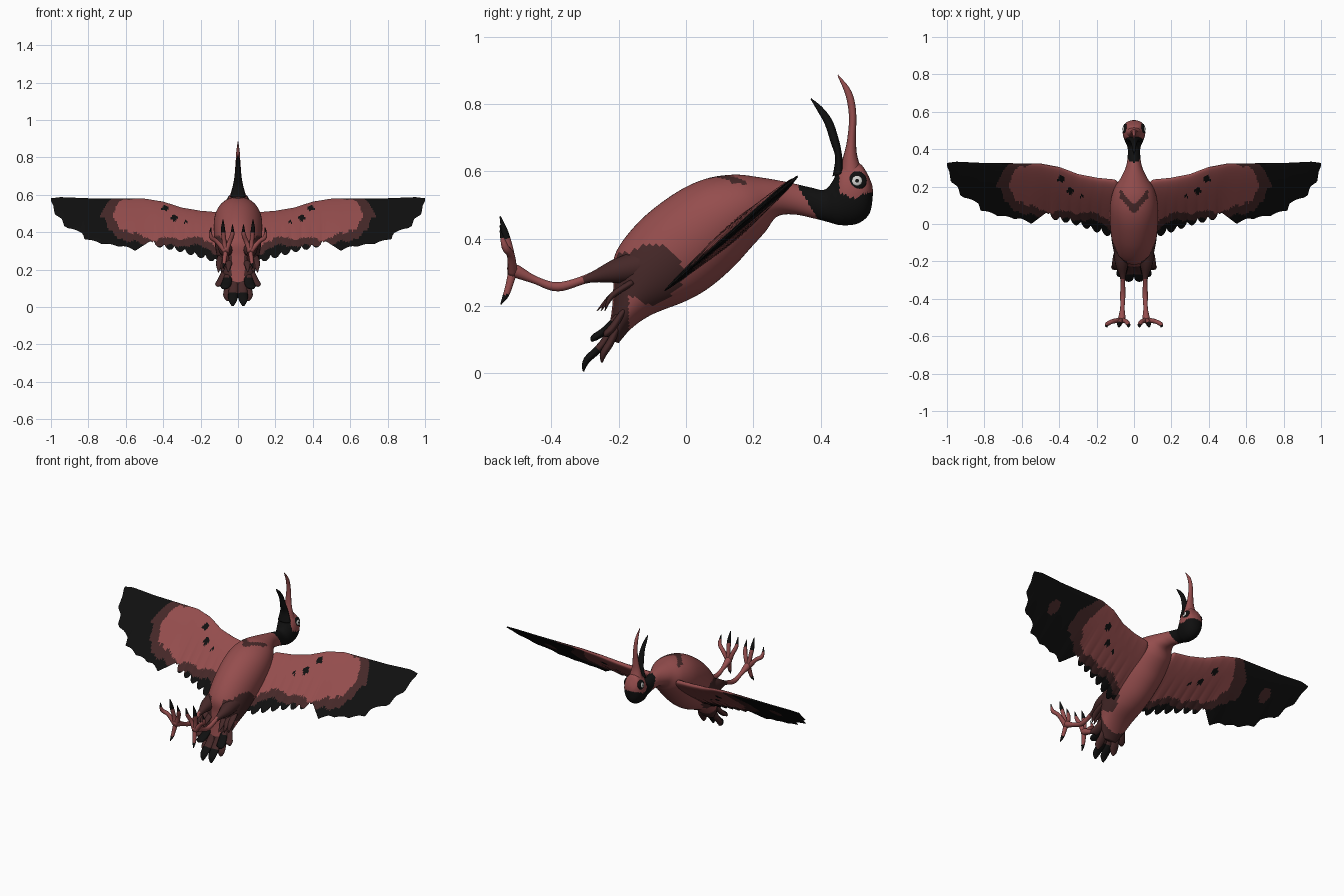
import bpy, bmesh
from math import sin, cos, pi, hypot
from mathutils import Vector

cube = bpy.data.objects.get("Cube")
if cube:
    bpy.data.objects.remove(cube)

RUST, BROWN, BLACK, WHITE = range(4)


def material(name, colour):
    m = bpy.data.materials.new(name)
    m.use_nodes = True
    m.diffuse_color = (*colour, 1)
    node = next(n for n in m.node_tree.nodes if n.type == "BSDF_PRINCIPLED")
    node.inputs["Base Color"].default_value = (*colour, 1)
    node.inputs["Roughness"].default_value = 0.8
    return m


MATS = [material("rust red", (0.3, 0.075, 0.075)),
        material("dark brown", (0.06, 0.021, 0.021)),
        material("feather black", (0.005, 0.005, 0.005)),
        material("eye white", (0.6, 0.6, 0.58))]


def smooth(rows, n):
    """Catmull-Rom interpolation of equal-length tuples."""
    out = []
    for i in range(len(rows) - 1):
        quad = [rows[max(i - 1, 0)], rows[i], rows[i + 1], rows[min(i + 2, len(rows) - 1)]]
        for k in range(n):
            t = k / n
            out.append([b + t * ((c - a) + t * ((2*a - 5*b + 4*c - d) + t * (3*b - a - 3*c + d))) / 2
                        if k else b for a, b, c, d in zip(*quad)])
    return out + [list(rows[-1])]


def skin(name, rings, rule):
    """Join closed rings into one smooth solid; rule(centre, normal) gives the colour."""
    bm = bmesh.new()
    loops = [[bm.verts.new(p) for p in ring] for ring in rings]
    for a, b in zip(loops, loops[1:]):
        for i in range(len(a)):
            j = (i + 1) % len(a)
            bm.faces.new((a[i], a[j], b[j], b[i]))
    bm.faces.new(loops[0])
    bm.faces.new(loops[-1])
    bmesh.ops.recalc_face_normals(bm, faces=bm.faces)
    for f in bm.faces:
        f.smooth = True
        f.material_index = rule(f.calc_center_median(), f.normal)
    mesh = bpy.data.meshes.new(name)
    bm.to_mesh(mesh)
    bm.free()
    for m in MATS:
        mesh.materials.append(m)
    ob = bpy.data.objects.new(name, mesh)
    bpy.context.collection.objects.link(ob)
    return ob


def loft(name, stations, rule, n=6, sides=40):
    """Stations: upper y, upper z, lower y, lower z, half width."""
    rings = []
    for ty, tz, by, bz, w in smooth(stations, n):
        rings.append([(w * sin(a), (ty + by) / 2 + cos(a) * (ty - by) / 2,
                       (tz + bz) / 2 + cos(a) * (tz - bz) / 2)
                      for a in (2 * pi * i / sides for i in range(sides))])
    return skin(name, rings, rule)


def tube(name, points, rule, flat=1.0, n=4, sides=10):
    """Points: x, y, z, radius."""
    path = smooth(points, n)
    rings = []
    for i, (x, y, z, r) in enumerate(path):
        d = Vector(path[min(i + 1, len(path) - 1)][:3]) - Vector(path[max(i - 1, 0)][:3])
        up = d.cross(Vector((1, 0, 0))).normalized()
        side = up.cross(d).normalized()
        rings.append([Vector((x, y, z)) + max(r, 0.001) * (side * cos(a) + up * sin(a) * flat)
                      for a in (2 * pi * k / sides for k in range(sides))])
    return skin(name, rings, rule)


def lookup(table, x):
    for (x0, y0), (x1, y1) in zip(table, table[1:]):
        if x <= x1:
            return y0 + (y1 - y0) * max(0, x - x0) / (x1 - x0)
    return table[-1][1]


# Body, neck and head
def body_colour(c, n):
    x, y, z = abs(c.x), c.y, c.z
    if y > 0.33 + (0.56 - z) * 0.6:
        return RUST if z > 0.53 + 0.008 * sin(60 * y) and y > 0.455 else BLACK
    if z > 0.5 and x < 0.075 and abs(y - 0.075 - x * 1.2) < 0.025:
        return BROWN
    flank = hypot((y + 0.11) / 0.11, (z - 0.295) / 0.085)
    if x > 0.035 and (flank < 1 + 0.08 * sin(50 * y) or (y < -0.17 and z < 0.36)):
        return BROWN
    return BROWN if z < 0.13 and y < -0.17 else RUST


loft("body", [
    (-.235, .10, -.20, .09, .045), (-.22, .19, -.16, .135, .08), (-.215, .27, -.1, .175, .10),
    (-.21, .355, 0, .215, .115), (-.14, .45, .07, .255, .125), (-.04, .53, .14, .315, .13),
    (.05, .575, .19, .37, .125), (.14, .59, .235, .42, .105), (.22, .582, .27, .465, .07),
    (.30, .568, .32, .472, .042), (.37, .552, .38, .46, .033), (.41, .545, .42, .45, .036),
    (.435, .57, .46, .44, .05), (.455, .61, .51, .445, .06), (.49, .625, .545, .475, .056),
    (.52, .62, .555, .53, .04), (.543, .585, .553, .56, .01)], body_colour, n=9, sides=56)

# Bill halves
loft("upper_bill", [
    (.53, .585, .455, .595, .045), (.51, .64, .466, .64, .03), (.505, .69, .478, .69, .02),
    (.505, .78, .484, .76, .013), (.49, .84, .474, .825, .009), (.452, .887, .45, .884, .001)],
    lambda c, n: RUST, sides=16)
loft("lower_bill", [
    (.47, .595, .435, .585, .042), (.463, .65, .443, .64, .028), (.455, .69, .43, .685, .02),
    (.435, .75, .412, .74, .013), (.405, .79, .39, .78, .009), (.372, .817, .37, .814, .001)],
    lambda c, n: BLACK, sides=16)

# Wing outline: leading and trailing edges as (x, y)
LEAD = [(.04, .17), (.1, .235), (.2, .245), (.3, .265), (.4, .303), (.5, .322),
        (.8, .325), (.95, .332), (1, .325)]
TRAIL = [(.04, -.07), (.13, -.05), (.3, .01), (.44, .045), (.47, .06), (.55, 0), (.6, .02),
         (.72, .04), (.82, .07), (.83, .105), (.93, .15), (.94, .19), (.98, .22), (.985, .27), (1, .31)]
THICK = [(.04, .034), (.25, .028), (.5, .017), (.8, .009), (1, .003)]
SPOTS = [(.39, .24, .019), (.34, .175, .018), (.28, .15, .009)]


def trailing(x):
    y = lookup(TRAIL, x)
    if 0.12 < x < 0.45:                      # short scalloped feathers
        y -= 0.035 * abs(sin(pi * (x - 0.12) / 0.055)) ** 0.6 - 0.015
    elif x > 0.55:                           # long feather tips
        y += 0.008 * abs(sin(pi * (x - 0.55) / 0.09))
    return y


def wing_colour(c, n):
    x, y = abs(c.x), c.y
    under = n.z < 0
    if any(hypot(x - sx, y - sy) < r for sx, sy, r in SPOTS):
        return BLACK
    if under and hypot((x - .77) / .035, (y - .22) / .035) < 1:
        return BROWN
    p = max(0, x - (0.28 if under else 0.4)) / 0.26
    low = 0.21 - y - 0.4 * max(0, 0.24 - x)
    q = low / 0.145 if low > 0 else (y - 0.21) / 0.14 * (p > 0)
    d = hypot(p, q) + 0.05 * sin(38 * x) + 0.03 * sin(90 * x + 40 * y)
    return RUST if d < 1 else BROWN if d < 1.28 else BLACK


def wing(name, side, spans=150, chords=28):
    rings = []
    for i in range(spans + 1):
        x = 0.04 + 0.96 * i / spans
        lead, trail, thick = lookup(LEAD, x), trailing(x), lookup(THICK, x)
        ring = []
        for k in range(2 * chords):
            a = pi * k / chords
            v = (1 - cos(a)) / 2
            y = lead + (trail - lead) * v
            h = thick * sin(a) * (1 - 0.75 * v) + 0.002 * cos(a / 2)
            ring.append((side * x, y - 0.65 * h, 0.3 + 0.86 * y + 0.76 * h))
        rings.append(ring)
    return skin(name, rings, wing_colour)


# Tail feathers: tip x, y, z
FEATHERS = [(.028, -.305, .006), (.055, -.25, .032), (.07, -.28, .095), (.1, -.24, .11)]


def leg_colour(c, n):
    return BROWN if c.y > -0.3 else RUST


def toe_colour(c, n):
    return BLACK if c.z > 0.405 or c.z < 0.235 else RUST


for side, label in ((1, "left"), (-1, "right")):
    s = side
    wing(label + "_wing", s)

    # Eye: dark rim, pale iris, dark pupil
    for part, r, depth, mat in (("rim", .029, .046, BLACK), ("iris", .016, .054, WHITE),
                                ("pupil", .008, .058, BLACK)):
        bpy.ops.mesh.primitive_uv_sphere_add(segments=20, ring_count=12, radius=1,
                                             location=(s * depth, .508, .572))
        eye = bpy.context.object
        eye.name = f"{label}_eye_{part}"
        eye.scale = (r * 0.42, r, r)
        eye.rotation_euler.y = -s * 0.25
        eye.data.materials.append(MATS[mat])
        bpy.ops.object.shade_smooth()

    # Leg with feathered thigh
    tube(label + "_leg", [(s*.06, -.13, .32, .05), (s*.065, -.21, .303, .036),
                          (s*.06, -.29, .282, .014), (s*.06, -.38, .257, .014),
                          (s*.062, -.45, .278, .012), (s*.065, -.51, .305, .02),
                          (s*.066, -.53, .305, .008)], leg_colour, n=6, sides=14)
    for i, x in enumerate((.05, .078, .1)):
        tube(f"{label}_thigh_tuft_{i + 1}", [(s*x*.9, -.16, .27, .02), (s*x, -.22, .23, .018),
                                             (s*x*1.05, -.265 + i*.012, .185, .002)],
             lambda c, n: BROWN, flat=0.5)

    # Toes and claws
    for i, (x, z) in enumerate(((.03, .44), (.08, .466), (.145, .425))):
        tube(f"{label}_toe_{i + 1}", [(s*.066, -.515, .295, .015), (s*(x*.6+.026), -.52, .35, .012),
                                      (s*x, -.537, z-.05, .011), (s*x, -.552, z, .002)], toe_colour)
    tube(label + "_hind_toe", [(s*.066, -.515, .3, .014), (s*.072, -.527, .255, .011),
                               (s*.075, -.536, .23, .009), (s*.08, -.55, .205, .002)], toe_colour)

    # Tail fan
    for i, (x, y, z) in enumerate(FEATHERS):
        dark = BLACK if i in (0, 2) else BROWN
        tube(f"{label}_tail_feather_{i + 1}",
             [(s*x*.6, -.17, .21, .016), (s*x*.85, (y-.19)/2, (z+.17)/2, .026),
              (s*x, y*.9-.02, z*.75+.035, .024), (s*x, y, z, .006)],
             lambda c, n: dark if c.z < z + 0.07 else BROWN, flat=0.45)
